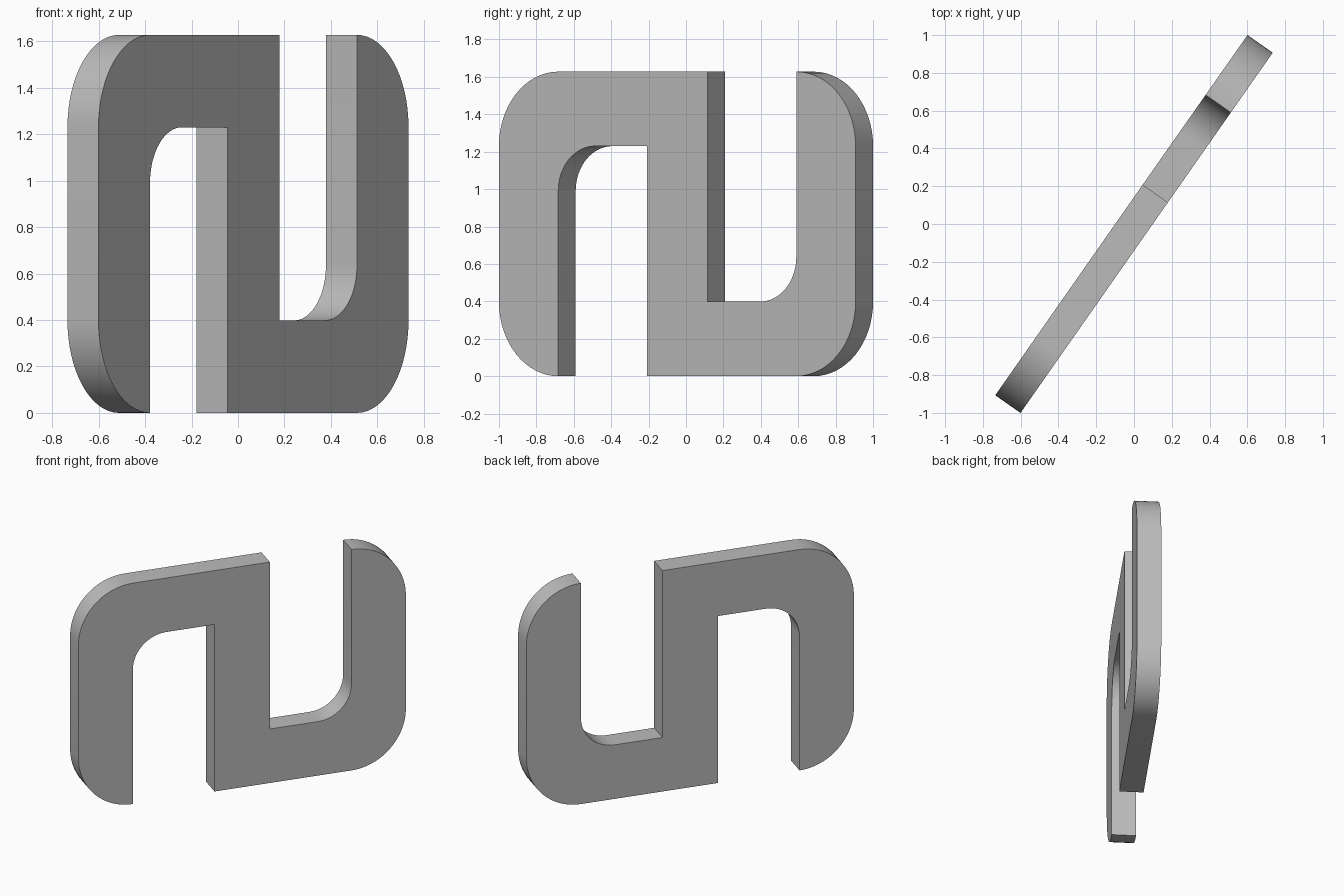
import bpy, bmesh
from math import cos, sin, radians
from mathutils import Matrix

cube = bpy.data.objects.get("Cube")
if cube:
    bpy.data.objects.remove(cube, do_unlink=True)

HALF_H = 0.814      # half height of the plate
OUTER = 1.164       # half length of the plate
INNER = 0.777       # inside edge of the outer legs
STEM = 0.197        # half width of the middle stem
BAR = 0.398         # thickness of the top and bottom bars
DEPTH = 0.163
FILLET = 0.24
YAW = radians(55)


def arc(cx, cz, rx, rz, start, end, steps=16):
    """Points along a quarter ellipse, angles in degrees."""
    angles = [radians(start + (end - start) * i / steps) for i in range(steps + 1)]
    return [(cx + rx * cos(a), cz + rz * sin(a)) for a in angles]


# Half of the outline: slot, leg with rounded corners, top bar
slot_top = HALF_H - BAR
leg = OUTER - INNER
half = [(-STEM, -HALF_H), (-STEM, slot_top)]
half += arc(FILLET - INNER, slot_top - FILLET, FILLET, FILLET, 90, 180)
half += arc(-INNER, BAR - HALF_H, leg, BAR, 270, 180)
half += arc(-INNER, HALF_H - BAR, leg, BAR, 180, 90)

# The other half is the same outline turned half a turn
outline = half + [(-x, -z) for x, z in half]

# Extrude the outline into a plate
bm = bmesh.new()
face = bm.faces.new([bm.verts.new((x, -DEPTH / 2, z)) for x, z in outline])
ext = bmesh.ops.extrude_face_region(bm, geom=[face], use_keep_orig=True)
verts = [g for g in ext["geom"] if isinstance(g, bmesh.types.BMVert)]
bmesh.ops.translate(bm, verts=verts, vec=(0, DEPTH, 0))
bmesh.ops.recalc_face_normals(bm, faces=bm.faces)

# Stand it on the ground, turned about the vertical axis
bm.transform(Matrix.Translation((0, 0, HALF_H)) @ Matrix.Rotation(YAW, 4, "Z"))
mesh = bpy.data.meshes.new("interlocked_plate")
bm.to_mesh(mesh)
bm.free()
plate = bpy.data.objects.new("interlocked_plate", mesh)
bpy.context.collection.objects.link(plate)

# Plain grey material
grey = bpy.data.materials.new("light_grey")
grey.use_nodes = True
colour = (0.5, 0.5, 0.5, 1)
grey.diffuse_color = colour
grey.node_tree.nodes["Principled BSDF"].inputs["Base Color"].default_value = colour
mesh.materials.append(grey)

# Smooth the rounded edges, keep the corners sharp
bpy.ops.object.select_all(action="DESELECT")
plate.select_set(True)
bpy.context.view_layer.objects.active = plate
bpy.ops.object.shade_smooth_by_angle(angle=radians(30))
